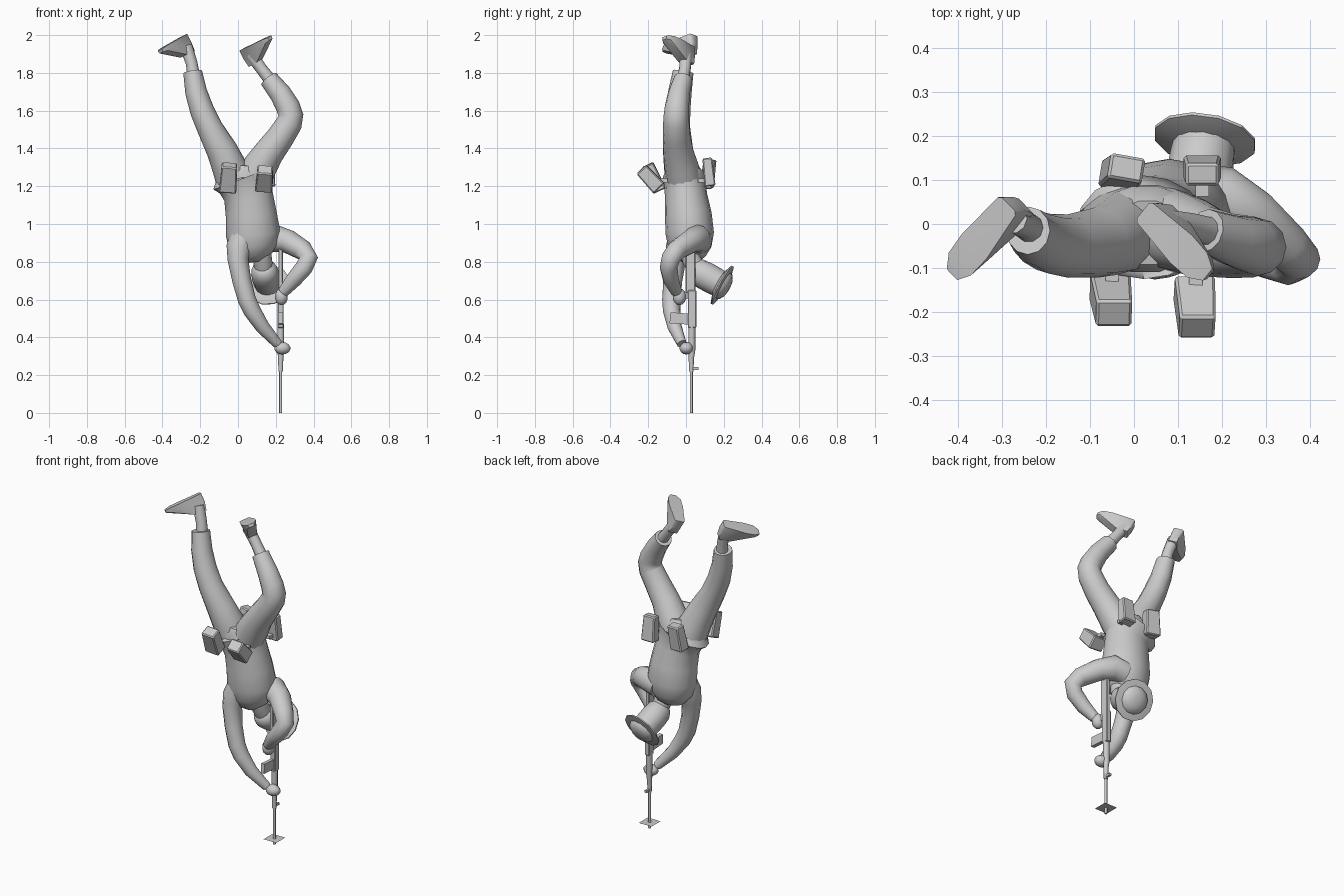
import bpy, bmesh, math
from mathutils import Vector, Matrix, Euler

if "Cube" in bpy.data.objects:
    bpy.data.objects.remove(bpy.data.objects["Cube"])

grey = bpy.data.materials.new("plain_grey")
grey.diffuse_color = (0.6, 0.6, 0.6, 1)
grey.use_nodes = True
grey.node_tree.nodes["Principled BSDF"].inputs["Base Color"].default_value = grey.diffuse_color


def finish(name, bm, smooth=40):
    bmesh.ops.recalc_face_normals(bm, faces=bm.faces)
    me = bpy.data.meshes.new(name)
    bm.to_mesh(me)
    bm.free()
    ob = bpy.data.objects.new(name, me)
    bpy.context.collection.objects.link(ob)
    me.materials.append(grey)
    if smooth:
        bpy.ops.object.select_all(action='DESELECT')
        ob.select_set(True)
        bpy.context.view_layer.objects.active = ob
        bpy.ops.object.shade_smooth_by_angle(angle=math.radians(smooth))
    return ob


def tube(name, pts, sides=12, smooth=50):
    """Skin rings (x, y, z, radius[, y radius]) along a path."""
    bm = bmesh.new()
    P = [Vector(p[:3]) for p in pts]
    rings = []
    for i, p in enumerate(pts):
        t = (P[min(i + 1, len(P) - 1)] - P[max(i - 1, 0)]).normalized()
        v = Vector((0, 1, 0))
        v = (v - v.dot(t) * t).normalized()
        u = v.cross(t)
        ring = []
        for k in range(sides):
            a = math.tau * k / sides
            ring.append(bm.verts.new(P[i] + u * p[3] * math.cos(a) + v * p[-1] * math.sin(a)))
        rings.append(ring)
    for a, b in zip(rings, rings[1:]):
        for k in range(sides):
            j = (k + 1) % sides
            bm.faces.new((a[k], a[j], b[j], b[k]))
    bm.faces.new(rings[0])
    bm.faces.new(rings[-1])
    return finish(name, bm, smooth)


def box(name, center, size, rot=(0, 0, 0), taper=1.0, bevel=0.0):
    bm = bmesh.new()
    bmesh.ops.create_cube(bm, size=1)
    for v in bm.verts:
        if v.co.z > 0:
            v.co.x *= taper
            v.co.y *= taper
    M = Matrix.LocRotScale(Vector(center), Euler([math.radians(r) for r in rot]), Vector(size))
    bmesh.ops.transform(bm, matrix=M, verts=bm.verts)
    if bevel:
        bmesh.ops.bevel(bm, geom=bm.edges[:], offset=bevel, segments=1, affect='EDGES')
    return finish(name, bm, 0)


def ball(name, center, size):
    bm = bmesh.new()
    bmesh.ops.create_uvsphere(bm, u_segments=10, v_segments=7, radius=1)
    bmesh.ops.transform(bm, matrix=Matrix.LocRotScale(Vector(center), None, Vector(size)), verts=bm.verts)
    return finish(name, bm, 50)


def boot(name, heel, toe, leg):
    """Wedge-shaped boot: sole from heel to toe, instep rising towards the leg."""
    heel, toe = Vector(heel), Vector(toe)
    f = (toe - heel).normalized()
    n = Vector(leg) - heel
    n = (n - n.dot(f) * f).normalized()
    s = f.cross(n)
    L = (toe - heel).length
    bm = bmesh.new()
    for a, w, h in ((0, .022, 0), (.03, .03, 0), (.6, .042, 0), (.85, .038, 0), (1, .018, .004),
                    (0, .022, .05), (.05, .025, .1), (.36, .026, .095), (.65, .03, .05),
                    (.9, .028, .025), (1, .014, .02)):
        for sg in (-1, 1):
            bm.verts.new(heel + f * a * L + s * w * sg + n * h)
    bmesh.ops.convex_hull(bm, input=bm.verts)
    return finish(name, bm, 40)


# torso (upside down), jacket hem, pelvis
tube("jacket", [(.095, .02, .80, .04, .04), (.09, .02, .83, .09, .085), (.08, .02, .88, .13, .115),
                (.08, .02, .95, .145, .128), (.07, .012, 1.05, .135, .124),
                (.055, 0, 1.15, .13, .112), (.035, -.005, 1.21, .14, .11),
                (.02, -.007, 1.245, .163, .118), (.02, -.007, 1.247, .13, .1)], 16)
tube("pelvis", [(.03, -.007, 1.2, .13, .1), (.025, -.012, 1.27, .135, .1), (.03, -.02, 1.32, .09, .075)], 14)

# trouser legs
tube("straight_leg", [(-.02, -.01, 1.22, .095), (-.045, -.025, 1.3, .092), (-.085, -.042, 1.39, .082, .08),
                      (-.15, -.05, 1.51, .068, .072), (-.19, -.045, 1.6, .064, .068),
                      (-.222, -.032, 1.7, .058, .062), (-.24, -.015, 1.805, .05, .055)])
tube("bent_leg", [(.075, -.01, 1.23, .095), (.12, -.025, 1.31, .09), (.165, -.04, 1.38, .08),
                  (.225, -.05, 1.46, .073), (.272, -.052, 1.535, .069), (.28, -.052, 1.575, .066),
                  (.265, -.048, 1.62, .064), (.225, -.038, 1.69, .058), (.163, -.015, 1.768, .05)])

# ankles and boots
tube("straight_ankle", [(-.235, -.012, 1.78, .034), (-.245, -.002, 1.85, .031), (-.275, .012, 1.94, .034)], 10)
tube("bent_ankle", [(.18, -.02, 1.75, .034), (.125, -.005, 1.82, .031), (.068, .0, 1.90, .034)], 10)
boot("straight_boot", (-.285, .045, 2.0), (-.415, -.115, 1.925), (-.235, -.01, 1.78))
boot("bent_boot", (.02, .03, 1.925), (.165, -.115, 1.995), (.17, -.02, 1.76))

# arms
tube("bent_arm", [(.13, .07, .91, .07), (.2, .06, .925, .072), (.27, .02, .905, .062), (.345, -.05, .86, .054),
                  (.373, -.08, .82, .05), (.35, -.092, .77, .047), (.295, -.08, .705, .042),
                  (.24, -.05, .64, .03)])
tube("long_arm", [(.04, -.01, .95, .08), (.005, -.04, .87, .068), (.0, -.055, .81, .055), (.02, -.07, .7, .05),
                  (.047, -.078, .6, .048), (.075, -.076, .54, .046), (.13, -.06, .455, .038),
                  (.21, -.022, .365, .026)])
ball("upper_hand", (.23, -.035, .615), (.036, .036, .045))
ball("lower_hand", (.235, .002, .342), (.045, .036, .033))

# head and hat, both along one tilted axis
base, axis = Vector((.135, .03, .765)), Vector((.14, .868, -.476)).normalized()


def along(profile):
    return [(*(base + axis * d), r) for d, r in profile]


tube("neck", [(.12, .02, .87, .055), (.13, .03, .81, .05), (.14, .07, .74, .05)])
tube("head", along([(-.012, .03), (.0, .052), (.03, .07), (.08, .075), (.14, .074), (.19, .07)]), 14)
tube("hat_brim", along([(.165, .07), (.183, .118), (.19, .118), (.195, .08)]), 12, 30)
tube("hat_crown", along([(.18, .085), (.205, .076), (.222, .05), (.228, .02)]), 12, 40)

# rifle standing on its muzzle
gx, gy = .226, .028
tube("barrel", [(gx, gy, 0, .008), (gx, gy, .26, .008)], 8)
bm = bmesh.new()
bmesh.ops.create_grid(bm, x_segments=1, y_segments=1, size=.043,
                      matrix=Matrix.Translation((gx, gy, .035)))
finish("muzzle_plate", bm, 0)
box("front_sight", (gx, gy + .016, .235), (.014, .045, .014))
tube("handguard", [(gx, gy, .22, .012), (gx, gy, .29, .014), (gx, gy + .003, .33, .018), (gx, gy + .003, .47, .018)], 8)
box("receiver", (gx, gy + .004, .55), (.032, .045, .2), bevel=.004)
box("magazine", (gx, -.035, .5), (.022, .1, .058), (-4, 0, 0))
box("pistol_grip", (gx, -.015, .615), (.022, .07, .035), (20, 0, 0))
box("stock", (gx, .024, .755), (.024, .052, .24), bevel=.004)

# belt pouches
for name, c, size, rot in (
        ("front_pouch_left", (-.05, -.172, 1.245), (.092, .075, .15), (25, 4, 0)),
        ("front_pouch_right", (.14, -.19, 1.24), (.092, .078, .135), (43, 4, 0)),
        ("back_pouch_left", (-.025, .118, 1.265), (.09, .065, .15), (-8, 5, -10)),
        ("back_pouch_right", (.155, .12, 1.275), (.085, .058, .15), (6, 0, 0))):
    box(name, c, size, rot, .88, .006)
    # strap joining the pouch to the hem
    box(name.replace("pouch", "strap"), (c[0], c[1] * .72, 1.23), (.03, abs(c[1]) * .4, .02))
